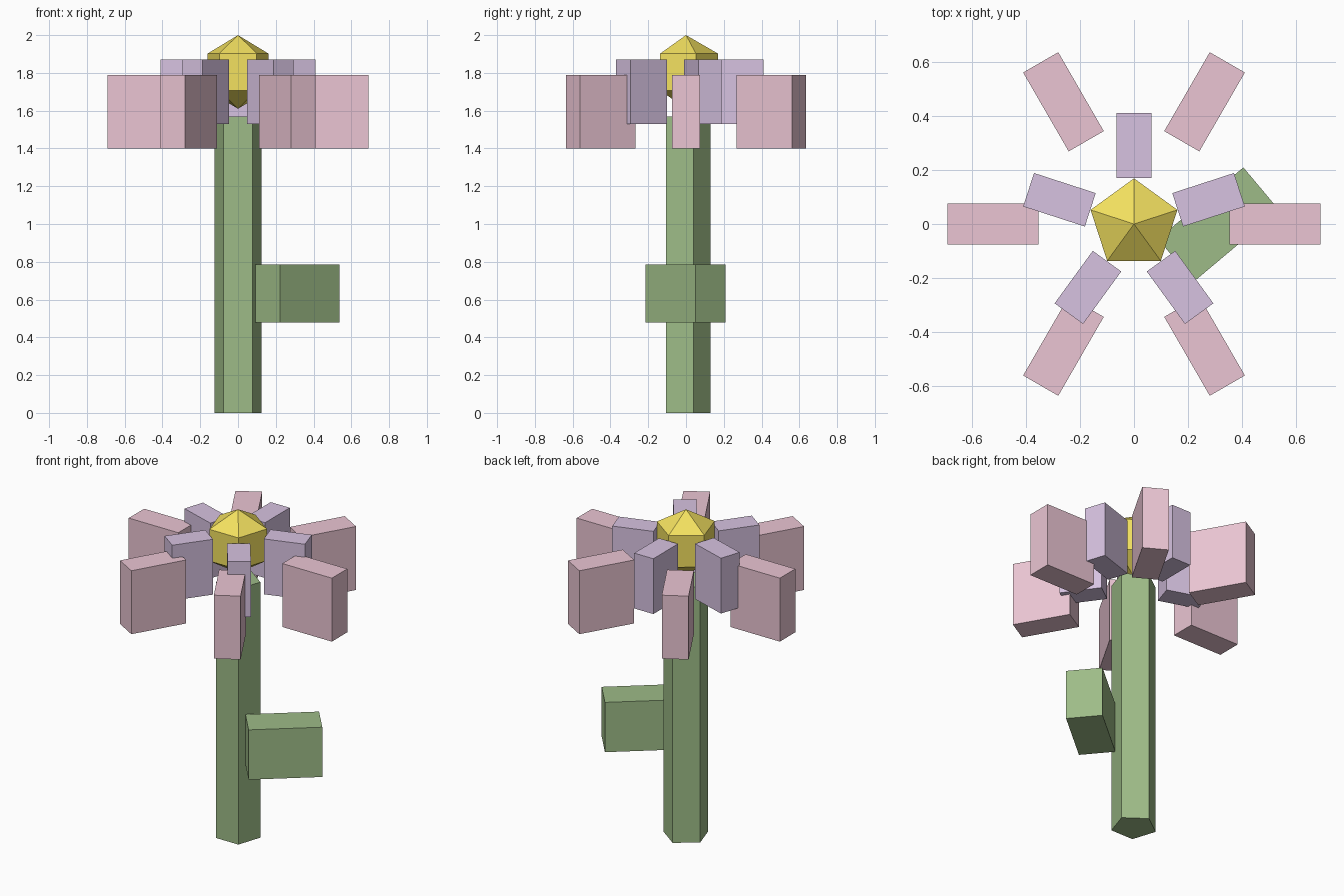
import bpy
from math import radians, cos, sin

if "Cube" in bpy.data.objects:
    bpy.data.objects.remove(bpy.data.objects["Cube"])


def material(name, rgb):
    m = bpy.data.materials.new(name)
    m.diffuse_color = [(c / 255) ** 2.2 for c in rgb] + [1]
    m.use_nodes = True
    m.node_tree.nodes["Principled BSDF"].inputs["Base Color"].default_value = m.diffuse_color
    return m


GREEN = material("leaf_green", (156, 186, 134))
PINK = material("petal_pink", (234, 196, 210))
LILAC = material("petal_lilac", (214, 193, 224))
YELLOW = material("centre_yellow", (243, 224, 96))


def finish(name, mat):
    ob = bpy.context.object
    ob.name = name
    ob.data.materials.append(mat)
    return ob


def box(name, loc, size, angle, mat):
    bpy.ops.mesh.primitive_cube_add(size=1, location=loc, rotation=(0, 0, angle))
    bpy.context.object.scale = size
    return finish(name, mat)


def petal_ring(name, count, start, radius, z, size, mat):
    for i in range(count):
        a = radians(start + 360 * i / count)
        box(f"{name}_{i + 1}", (radius * cos(a), radius * sin(a), z), size, a, mat)


# Five-sided stem with a corner towards the back
bpy.ops.mesh.primitive_cylinder_add(vertices=5, radius=0.13, depth=1.57,
                                    location=(0, 0, 0.785))
stem = finish("stem", GREEN)
a0 = max(stem.data.vertices, key=lambda v: v.co.y).co
if abs(a0.x) > 0.001:
    stem.rotation_euler.z = radians(90)

# Faceted flower centre: five segments, three rings
bpy.ops.mesh.primitive_uv_sphere_add(segments=5, ring_count=3, radius=0.195,
                                     location=(0, 0, 1.805))
centre = finish("flower_centre", YELLOW)
a0 = max(centre.data.vertices, key=lambda v: v.co.y).co
if abs(a0.x) > 0.001:
    centre.rotation_euler.z = radians(90)

# Inner and outer rings of blocky petals
petal_ring("inner_petal", 5, 90, 0.29, 1.70, (0.24, 0.13, 0.34), LILAC)
petal_ring("outer_petal", 6, 0, 0.522, 1.595, (0.337, 0.15, 0.39), PINK)

# Leaf block on the stem's right side
box("leaf", (0.313, -0.002, 0.632), (0.412, 0.206, 0.306), radians(40), GREEN)
